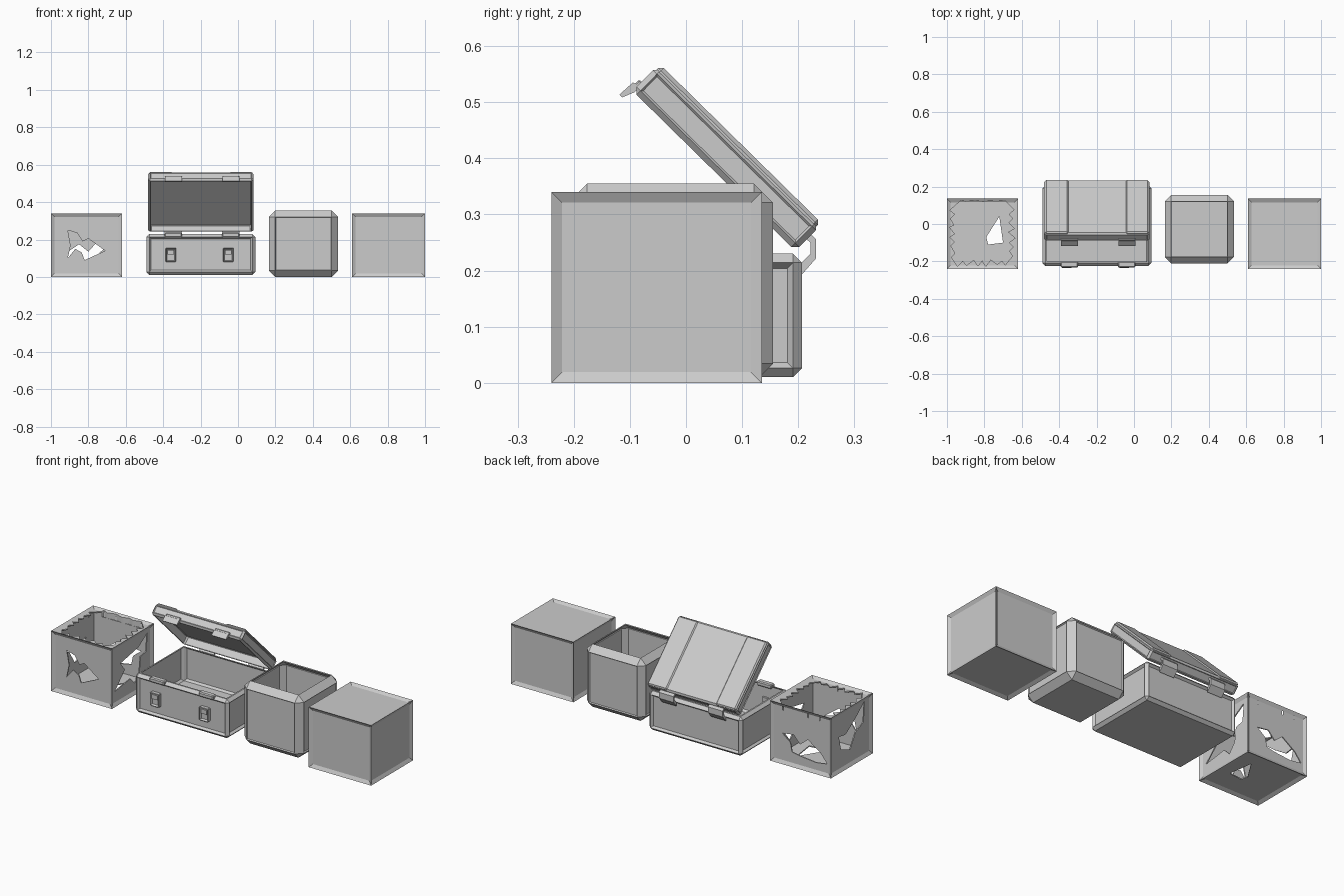
import bpy, bmesh, random
from math import radians
from mathutils import Vector, Matrix

if "Cube" in bpy.data.objects:
    bpy.data.objects.remove(bpy.data.objects["Cube"])

random.seed(4)
X, Y, Z = Vector((1, 0, 0)), Vector((0, 1, 0)), Vector((0, 0, 1))
SIDES = [X, -X, Y, -Y]
ALL = SIDES + [Z, -Z]


def finish(bm, name, matrix=None):
    bmesh.ops.recalc_face_normals(bm, faces=bm.faces)
    if matrix is not None:
        bm.transform(matrix)
    me = bpy.data.meshes.new(name)
    bm.to_mesh(me)
    bm.free()
    ob = bpy.data.objects.new(name, me)
    bpy.context.collection.objects.link(ob)
    return ob


def facing(bm, dirs):
    bm.normal_update()
    return [f for f in bm.faces if any(f.normal.dot(d) > 0.999 for d in dirs)]


def box(name, lo, hi, bevel=0, panels=(), inset=0, depth=0, cavity=None, open_top=False, matrix=None):
    """Chamfered box with recessed panels and an optional cavity (direction, rim, depth)."""
    bm = bmesh.new()
    lo, hi = Vector(lo), Vector(hi)
    bmesh.ops.create_cube(bm, size=1)
    for v in bm.verts:
        v.co = Vector([(lo[i] + hi[i]) / 2 + v.co[i] * (hi[i] - lo[i]) for i in range(3)])
    if bevel:
        bmesh.ops.bevel(bm, geom=bm.edges[:], offset=bevel, segments=1, affect='EDGES')
    if cavity:
        d, rim, deep = cavity
        f = facing(bm, [d])
        bmesh.ops.inset_individual(bm, faces=f, thickness=rim, depth=0)
        bmesh.ops.inset_individual(bm, faces=f, thickness=0.001, depth=-deep)
    if open_top:
        bmesh.ops.delete(bm, geom=facing(bm, [Z]), context='FACES')
    if panels:
        bmesh.ops.inset_individual(bm, faces=facing(bm, panels), thickness=inset, depth=-depth)
    return finish(bm, name, matrix)


def prism(name, axis, a, b, pts, matrix=None):
    """Polygon extruded along an axis from a to b."""
    def place(p, t):
        return {'x': (t, p[0], p[1]), 'y': (p[0], t, p[1]), 'z': (p[0], p[1], t)}[axis]
    bm = bmesh.new()
    v0 = [bm.verts.new(place(p, a)) for p in pts]
    v1 = [bm.verts.new(place(p, b)) for p in pts]
    bm.faces.new(v0)
    bm.faces.new(v1[::-1])
    n = len(pts)
    for i in range(n):
        bm.faces.new((v0[i], v0[(i + 1) % n], v1[(i + 1) % n], v1[i]))
    return finish(bm, name, matrix)


# closed crate
box("closed_crate", (0.61, -0.24, 0), (1, 0.135, 0.34), panels=ALL, inset=0.027, depth=0.01)

# open chamfered bin, thin walled
ob = box("open_bin", (0.165, -0.21, 0), (0.535, 0.155, 0.355), bevel=0.034,
         panels=SIDES, inset=0.006, depth=0.006, open_top=True)
m = ob.modifiers.new("wall", 'SOLIDIFY')
m.thickness, m.offset = 0.006, -1

# broken crate, hollowed and torn
crate = box("broken_crate", (-1, -0.24, 0), (-0.62, 0.135, 0.34), panels=ALL, inset=0.027, depth=0.01)
hollow = box("cut_hollow", (-0.984, -0.224, 0.016), (-0.636, 0.119, 0.324))


def jag(a, b, n, near, far):
    return [(a + (b - a) * (i + random.uniform(-0.3, 0.3)) / n,
             random.uniform(near, near * 0.6 + far * 0.4) if i % 2 else random.uniform(far * 0.8 + near * 0.2, far))
            for i in range(1, n)]


front = jag(-0.965, -0.66, 12, -0.228, -0.19)
right = [(x, y) for y, x in jag(-0.2, 0.1, 12, -0.635, -0.675)]
back = jag(-0.66, -0.965, 8, 0.127, 0.117)
left = [(x, y) for y, x in jag(0.1, -0.2, 12, -0.988, -0.955)]
cuts = [
    hollow,
    prism("cut_top", 'z', 0.30, 0.40, front + right + back + left),
    prism("cut_floor", 'z', -0.05, 0.05, [(-0.72, 0.04), (-0.70, -0.10), (-0.78, -0.11), (-0.79, -0.07)]),
    prism("cut_front", 'y', -0.30, -0.20, [(-0.91, 0.25), (-0.86, 0.235), (-0.83, 0.19), (-0.80, 0.205),
          (-0.71, 0.14), (-0.82, 0.09), (-0.835, 0.13), (-0.87, 0.15), (-0.91, 0.10), (-0.895, 0.17)]),
    prism("cut_back", 'y', 0.10, 0.20, [(-0.69, 0.17), (-0.76, 0.18), (-0.80, 0.135), (-0.85, 0.175),
          (-0.93, 0.12), (-0.97, 0.07), (-0.90, 0.06), (-0.80, 0.07), (-0.75, 0.08), (-0.74, 0.13)]),
    prism("cut_right", 'x', -0.66, -0.60, [(-0.20, 0.08), (-0.11, 0.17), (-0.15, 0.22), (0.01, 0.25), (0.09, 0.30),
          (0.08, 0.20), (0.03, 0.19), (0.02, 0.11), (-0.02, 0.06), (-0.06, 0.10)]),
    prism("cut_left", 'x', -1.05, -0.96, [(0.03, 0.12), (0.05, 0.20), (-0.01, 0.19), (-0.10, 0.25), (-0.18, 0.315),
          (-0.17, 0.20), (-0.10, 0.17), (-0.05, 0.09)]),
]
for c in cuts:
    c.hide_render = True
    c.hide_viewport = True
    m = crate.modifiers.new(c.name, 'BOOLEAN')
    m.operation, m.solver, m.object = 'DIFFERENCE', 'EXACT', c

# case body
box("case_body", (-0.49, -0.225, 0.01), (0.093, 0.207, 0.23), bevel=0.016,
    panels=SIDES, inset=0.014, depth=0.012, cavity=(Z, 0.012, 0.19))

# case lid, modelled closed and swung open about the hinge line
pivot = Vector((0, 0.195, 0.235))
swing = Matrix.Translation(pivot) @ Matrix.Rotation(radians(-44.5), 4, 'X') @ Matrix.Translation(-pivot)
box("case_lid", (-0.48, -0.212, 0.235), (0.083, 0.195, 0.297), bevel=0.01,
    panels=SIDES, inset=0.005, depth=0.004, cavity=(-Z, 0.006, 0.045), matrix=swing)
for i, (a, b) in enumerate([(-0.475, -0.35), (-0.045, 0.078)]):
    box(f"lid_raised_strip_{i}", (a, -0.208, 0.28), (b, 0.191, 0.303), bevel=0.007, matrix=swing)

# catches, latches and hinges in pairs
for i, x in enumerate((-0.345, -0.038)):
    box(f"lid_catch_{i}_top", (x - 0.045, -0.218, 0.24), (x + 0.045, -0.205, 0.258), bevel=0.003, matrix=swing)
    prism(f"lid_catch_{i}", 'x', x - 0.045, x + 0.045,
          [(-0.208, 0.252), (-0.222, 0.246), (-0.224, 0.214), (-0.217, 0.214), (-0.208, 0.235)], swing)
    box(f"rim_catch_{i}", (x - 0.047, -0.233, 0.212), (x + 0.045, -0.2, 0.237), bevel=0.005)
    box(f"latch_{i}", (x - 0.042, -0.235, 0.08), (x + 0.014, -0.205, 0.155), bevel=0.003,
        panels=[-Y], inset=0.007, depth=0.012)
    box(f"latch_{i}_tongue", (x - 0.032, -0.232, 0.12), (x + 0.004, -0.21, 0.145))
    prism(f"hinge_{i}", 'x', x - 0.047, x + 0.045,
          [(0.204, 0.19), (0.232, 0.222), (0.232, 0.255), (0.221, 0.267), (0.212, 0.258),
           (0.222, 0.25), (0.222, 0.23), (0.204, 0.212)])
